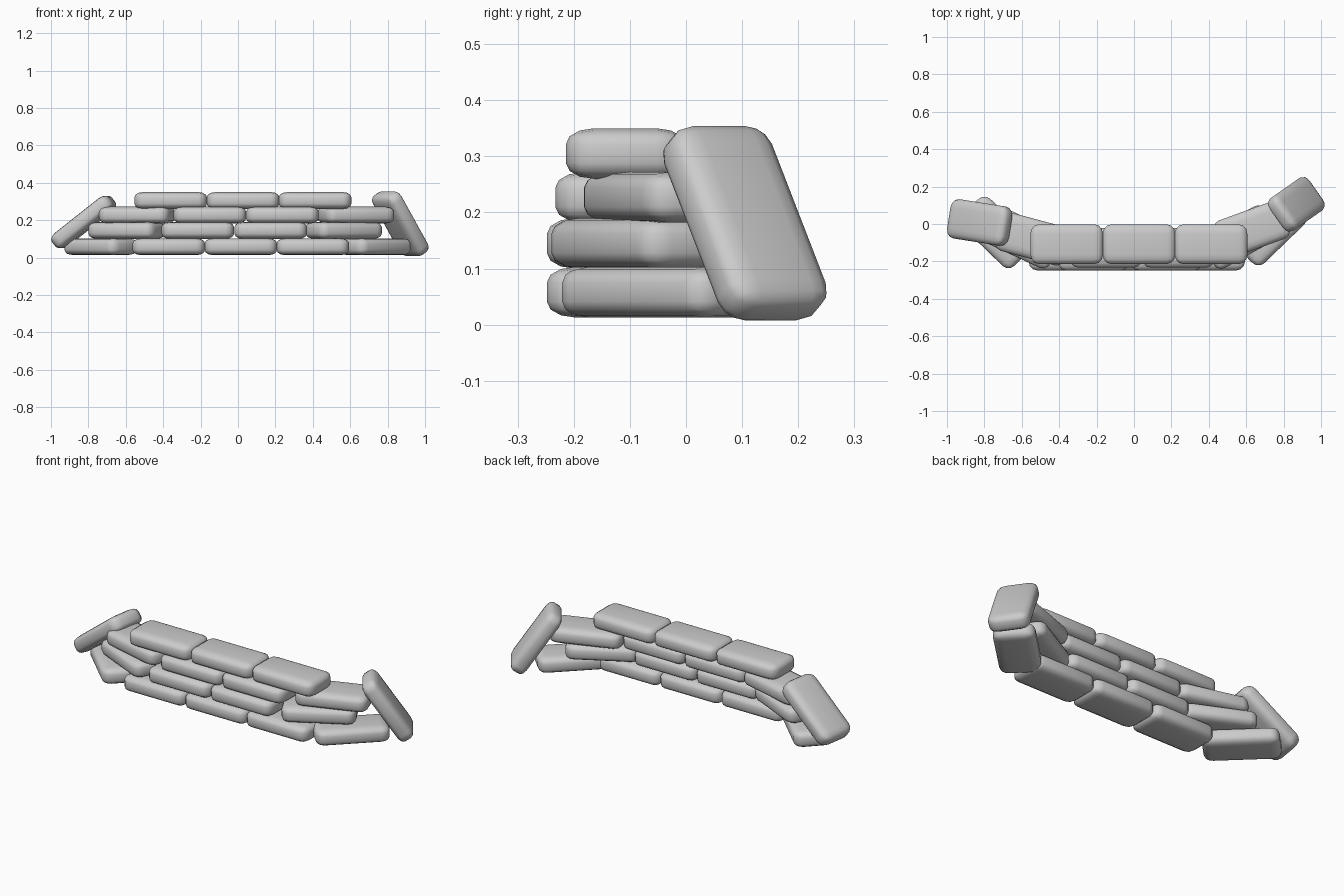
import bpy, bmesh
from math import radians
from mathutils import Matrix, Vector

if "Cube" in bpy.data.objects:
    bpy.data.objects.remove(bpy.data.objects["Cube"])

LENGTH, WIDTH, HEIGHT = 0.388, 0.212, 0.09
ROUND = Vector((0.045, 0.05, 0.028))   # softness along each axis


def bag_mesh():
    # Soft pillow: box bevelled in stretched space, then scaled back
    bm = bmesh.new()
    bmesh.ops.create_cube(bm, size=1)
    bmesh.ops.scale(bm, verts=bm.verts,
                    vec=(LENGTH / ROUND.x, WIDTH / ROUND.y, HEIGHT / ROUND.z))
    bmesh.ops.bevel(bm, geom=bm.edges[:], offset=1, segments=3,
                    profile=0.5, affect='EDGES')
    bmesh.ops.scale(bm, verts=bm.verts, vec=ROUND)
    for f in bm.faces:
        f.smooth = True
    me = bpy.data.meshes.new("sandbag")
    bm.to_mesh(me)
    bm.free()
    return me


MESH = bag_mesh()


def bag(name, x, y, z, yaw=0, pitch=0):
    ob = bpy.data.objects.new(name, MESH)
    ob.matrix_world = (Matrix.Translation((x, y, z))
                       @ Matrix.Rotation(radians(yaw), 4, 'Z')
                       @ Matrix.Rotation(radians(pitch), 4, 'Y'))
    bpy.context.collection.objects.link(ob)
    return ob


# Stacked courses: height, then (x, y, yaw) of each bag
courses = [
    (0.058, [(-0.735, -0.045, -44), (-0.37, -0.142, 0), (0.015, -0.142, 0),
             (0.40, -0.142, 0), (0.73, -0.03, 44)]),
    (0.145, [(-0.595, -0.075, -25), (-0.215, -0.142, 0), (0.175, -0.142, 0),
             (0.565, -0.07, 29)]),
    (0.227, [(-0.54, -0.08, -15), (-0.15, -0.127, 0), (0.237, -0.127, 0),
             (0.63, -0.03, 20)]),
    (0.305, [(-0.36, -0.108, 0), (0.027, -0.108, 0), (0.412, -0.108, 0)]),
]
for row, (z, bags) in enumerate(courses, 1):
    for i, (x, y, yaw) in enumerate(bags, 1):
        bag(f"sandbag_row{row}_{i}", x, y, z, yaw)

# Bags leaning against both ends
bag("leaning_bag_left", -0.825, 0.008, 0.19, -9, -38)
bag("leaning_bag_right", 0.868, 0.105, 0.181, 35, 56)
